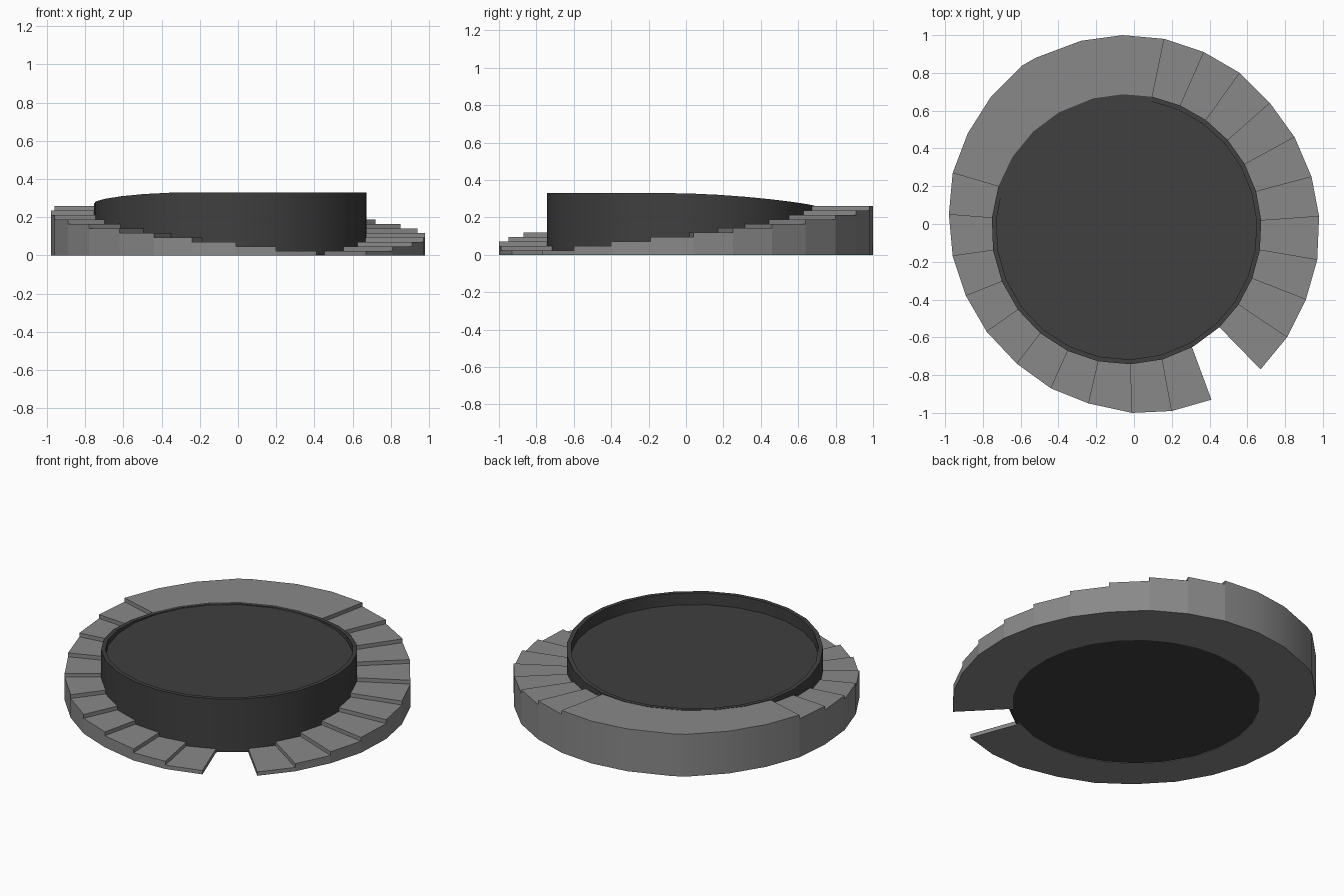
import bpy, bmesh
from math import radians, cos, sin

if "Cube" in bpy.data.objects:
    bpy.data.objects.remove(bpy.data.objects["Cube"])

CX, CY = -0.04, -0.028          # centre of the round tub
R_WALL, R_IN = 0.715, 0.69
TOP, STEPS = 0.26, 11
RISE = TOP / STEPS

# outer corners of the two flights, each from the front gap to the back
LEFT = [(.41, -.93), (.20, -.99), (-.01, -1), (-.24, -.95), (-.44, -.87), (-.62, -.74),
        (-.78, -.57), (-.89, -.38), (-.96, -.17), (-.98, .05), (-.96, .27), (-.88, .48),
        (-.76, .67), (-.59, .84)]
RIGHT = [(.67, -.77), (.81, -.60), (.91, -.40), (.97, -.19), (.98, .04), (.94, .25),
         (.85, .46), (.72, .64), (.56, .80), (.37, .91), (.16, .98), (-.06, 1),
         (-.28, .97), (-.52, .88)]
ANG_L = [-60.6 - 13.8 * i for i in range(14)]
ANG_R = [-46.5 + 12.55 * i for i in range(14)]


def ring_point(angle, r):
    return CX + r * cos(radians(angle)), CY + r * sin(radians(angle))


def finish(name, bm, grey):
    bmesh.ops.remove_doubles(bm, verts=bm.verts, dist=0.0005)
    bmesh.ops.recalc_face_normals(bm, faces=bm.faces)
    me = bpy.data.meshes.new(name)
    bm.to_mesh(me)
    bm.free()
    ob = bpy.data.objects.new(name, me)
    bpy.context.collection.objects.link(ob)
    mat = bpy.data.materials.new(name + "_grey")
    mat.diffuse_color = (grey, grey, grey, 1)
    mat.use_nodes = True
    mat.node_tree.nodes["Principled BSDF"].inputs["Base Color"].default_value = mat.diffuse_color
    me.materials.append(mat)
    bpy.ops.object.select_all(action='DESELECT')
    ob.select_set(True)
    bpy.context.view_layer.objects.active = ob
    bpy.ops.object.shade_smooth_by_angle(angle=radians(35))
    return ob


# stepped surround: two flights climbing from the gap to a rear landing
def build_steps():
    bm = bmesh.new()

    def face(*pts):
        bm.faces.new([bm.verts.new(p) for p in pts])

    outer = LEFT + RIGHT[::-1]
    inner = [ring_point(a, R_IN) for a in ANG_L + ANG_R[::-1]]
    n = len(outer) - 1
    heights = [RISE * min(i + 1, n - i, STEPS) for i in range(n)]
    for i, h in enumerate(heights):
        o, p, q, r = outer[i], outer[i + 1], inner[i + 1], inner[i]
        face((*o, h), (*p, h), (*q, h), (*r, h))
        face((*r, 0), (*q, 0), (*p, 0), (*o, 0))
        face((*o, 0), (*p, 0), (*p, h), (*o, h))
        face((*q, 0), (*r, 0), (*r, h), (*q, h))
    # risers, including the two end faces at the gap
    levels = [0] + heights + [0]
    for i in range(n + 1):
        lo, hi = sorted(levels[i:i + 2])
        if hi - lo > 0.001:
            o, r = outer[i], inner[i]
            face((*o, lo), (*o, hi), (*r, hi), (*r, lo))
    return finish("stepped_surround", bm, 0.25)


# round tub: rim high at the front right, sinking to the landing at the back
def rim_height(angle):
    off = abs((angle + 57 + 180) % 360 - 180)
    t = min(max((off - 50) / 100, 0), 1)
    return 0.33 - 0.068 * t * t * (3 - 2 * t)


def build_tub():
    bm = bmesh.new()
    angles = ANG_L + ANG_R[::-1]
    angles.remove(ANG_R[13])
    loops = []
    for r, z in ((R_WALL, 0.003), (R_WALL, None), (R_IN, None), (R_IN, 0.258)):
        loops.append([bm.verts.new((*ring_point(a, r), rim_height(a) if z is None else z))
                      for a in angles])
    n = len(angles)
    for a, b in zip(loops, loops[1:]):
        for i in range(n):
            j = (i + 1) % n
            bm.faces.new((a[i], a[j], b[j], b[i]))
    bm.faces.new(loops[0])
    bm.faces.new(loops[-1])
    return finish("round_tub", bm, 0.05)


build_steps()
build_tub()
